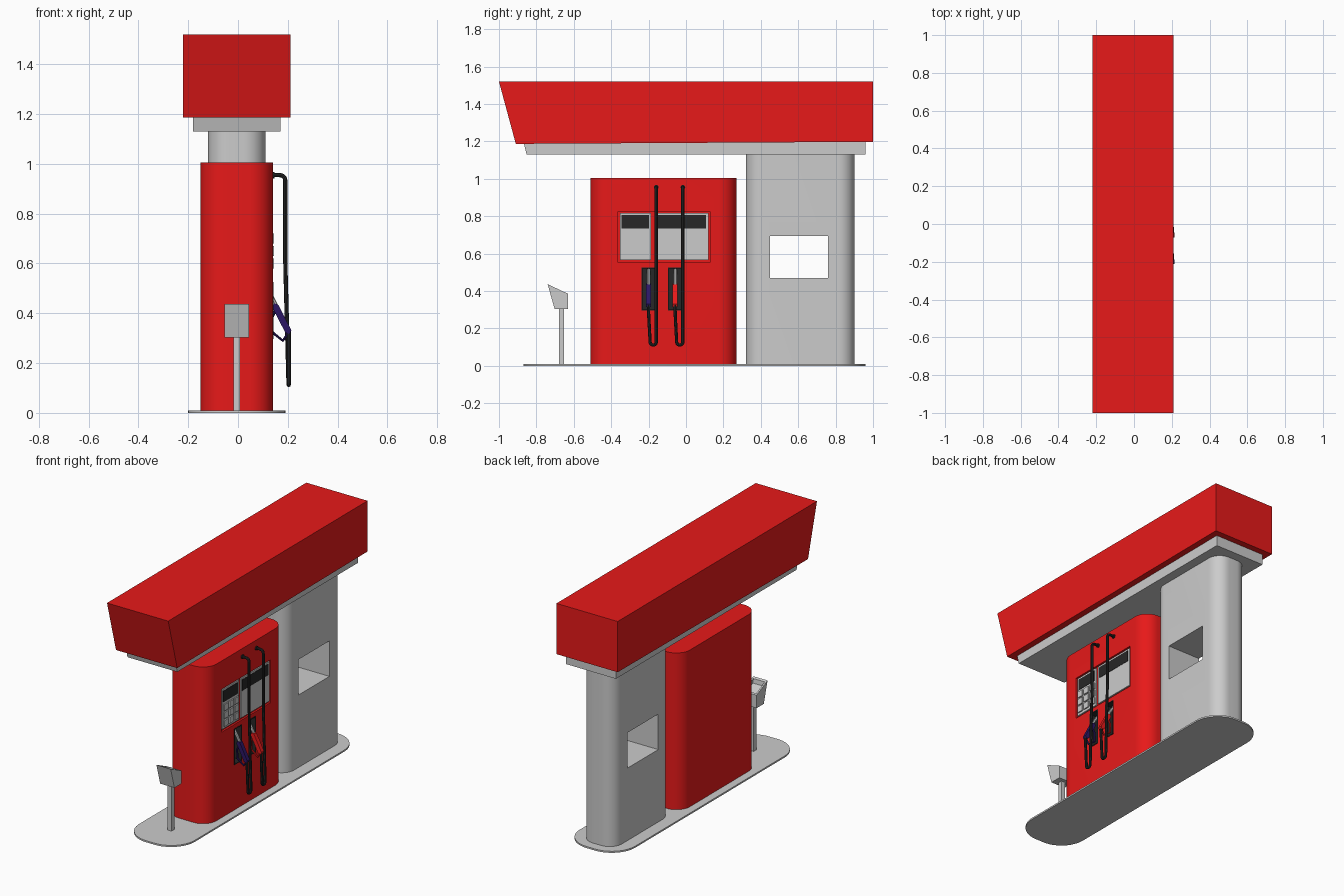
import bpy, bmesh, math
from mathutils import Vector

if "Cube" in bpy.data.objects:
    bpy.data.objects.remove(bpy.data.objects["Cube"])

CX = -0.005  # centre line of the whole station


def material(name, rgb):
    m = bpy.data.materials.new(name)
    m.diffuse_color = (*rgb, 1)
    m.use_nodes = True
    m.node_tree.nodes["Principled BSDF"].inputs["Base Color"].default_value = m.diffuse_color
    return m


RED = material("red", (0.8, 0.01, 0.01))
BLUE = material("dark_blue", (0.025, 0.008, 0.13))
BLACK = material("black", (0.02, 0.02, 0.02))


def finish(ob, mat=None, smooth=False):
    bpy.ops.object.select_all(action='DESELECT')
    ob.select_set(True)
    bpy.context.view_layer.objects.active = ob
    if mat:
        ob.data.materials.append(mat)
    if smooth:
        bpy.ops.object.shade_smooth_by_angle(angle=math.radians(35))
    return ob


def prism(name, pts, axis, lo, hi, mat=None, smooth=False):
    """Extrude an outline: axis 'x' takes (y, z), 'y' takes (x, z), 'z' takes (x, y)."""
    place = {'x': lambda a, b, t: (t, a, b), 'y': lambda a, b, t: (a, t, b),
             'z': lambda a, b, t: (a, b, t)}[axis]
    bm = bmesh.new()
    low = [bm.verts.new(place(a, b, lo)) for a, b in pts]
    top = [bm.verts.new(place(a, b, hi)) for a, b in pts]
    bm.faces.new(low)
    bm.faces.new(top)
    n = len(pts)
    for i in range(n):
        j = (i + 1) % n
        bm.faces.new((low[i], low[j], top[j], top[i]))
    bmesh.ops.recalc_face_normals(bm, faces=bm.faces)
    me = bpy.data.meshes.new(name)
    bm.to_mesh(me)
    bm.free()
    ob = bpy.data.objects.new(name, me)
    bpy.context.collection.objects.link(ob)
    return finish(ob, mat, smooth)


def box(name, x0, x1, y0, y1, z0, z1, mat=None):
    return prism(name, [(x0, y0), (x1, y0), (x1, y1), (x0, y1)], 'z', z0, z1, mat)


def rounded(hx, y0, y1, r, seg=12):
    """Rounded rectangle outline about the centre line."""
    out = []
    corners = [(hx - r, y1 - r), (r - hx, y1 - r), (r - hx, y0 + r), (hx - r, y0 + r)]
    for q, (x, y) in enumerate(corners):
        for i in range(seg + 1):
            a = math.pi / 2 * (q + i / seg)
            out.append((CX + x + r * math.cos(a), y + r * math.sin(a)))
    return out


def cut(ob, cutter):
    mod = ob.modifiers.new("cut", 'BOOLEAN')
    mod.operation = 'DIFFERENCE'
    mod.solver = 'EXACT'
    mod.object = cutter
    finish(ob)
    bpy.ops.object.modifier_apply(modifier=mod.name)
    bpy.data.objects.remove(cutter)


def fillet(pts, r, seg=5):
    """Round the inner corners of a polyline."""
    pts = [Vector(p) for p in pts]
    out = [pts[0]]
    for a, b, c in zip(pts, pts[1:], pts[2:]):
        k = min(r, (a - b).length * 0.49, (c - b).length * 0.49)
        p, q = b + (a - b).normalized() * k, b + (c - b).normalized() * k
        for i in range(seg + 1):
            t = i / seg
            out.append(p * (1 - t) ** 2 + b * 2 * t * (1 - t) + q * t * t)
    return out + [pts[-1]]


def tube(name, pts, radius, mat=None):
    cu = bpy.data.curves.new(name, 'CURVE')
    cu.dimensions = '3D'
    cu.bevel_depth = radius
    cu.bevel_resolution = 2
    cu.use_fill_caps = True
    sp = cu.splines.new('POLY')
    sp.points.add(len(pts) - 1)
    for p, co in zip(sp.points, pts):
        p.co = (*co, 1)
    ob = bpy.data.objects.new(name, cu)
    bpy.context.collection.objects.link(ob)
    finish(ob)
    bpy.ops.object.convert(target='MESH')
    return finish(bpy.context.object, mat, True)


# Island slab and canopy with its grey soffit
prism("base_slab", rounded(0.195, -0.87, 0.96, 0.165), 'z', 0, 0.01, None, True)
prism("canopy", [(-1, 1.52), (-0.91, 1.187), (1, 1.198), (1, 1.52)], 'x', -0.22, 0.21, RED)
prism("canopy_soffit", [(-0.87, 1.2), (-0.852, 1.13), (0.96, 1.13), (0.96, 1.21)],
      'x', -0.18, 0.17)

# Support column with a window through it
column = prism("column", rounded(0.115, 0.32, 0.90, 0.085), 'z', 0.01, 1.14, None)
cut(column, box("window_cutter", -0.3, 0.3, 0.45, 0.76, 0.47, 0.695))
finish(column, None, True)

# Pump body with recesses for the display panel and the two nozzles
FACE = 0.14
body = prism("pump_body", rounded(0.145, -0.51, 0.27, 0.095), 'z', 0.01, 1.005, RED)
cut(body, box("panel_cutter", FACE - 0.012, 0.2, -0.363, 0.128, 0.553, 0.825))
NOZZLES = [(-0.2, BLUE, "left"), (-0.058, RED, "right")]
for y, _, side in NOZZLES:
    cut(body, box("holder_cutter", FACE - 0.055, 0.2, y - 0.037, y + 0.037, 0.297, 0.525))
finish(body, None, True)

# Display panels, screens and keypad
PX = FACE - 0.013
for side, y0, y1 in (("left", -0.354, -0.186), ("right", -0.165, 0.12)):
    box(f"panel_{side}", PX, FACE - 0.003, y0, y1, 0.565, 0.817)
    box(f"screen_{side}", PX, FACE - 0.001, y0 + 0.01, y1 - 0.013, 0.735, 0.806, BLACK)
for r in range(3):
    for c in range(3):
        y, z = -0.323 + c * 0.054, 0.60 + r * 0.05
        box(f"key_{r}_{c}", PX, FACE + 0.005, y - 0.02, y + 0.02, z - 0.02, z + 0.02)

for y, colour, side in NOZZLES:
    # Dark lining of the holder: an open box
    lining = box(f"holder_{side}", FACE - 0.056, FACE + 0.002,
                 y - 0.038, y + 0.038, 0.296, 0.526, BLACK)
    cut(lining, box("lining_cutter", FACE - 0.052, 0.2, y - 0.033, y + 0.033, 0.301, 0.521))
    # Nozzle handle, trigger guard and spout
    prism(f"nozzle_{side}", [(0.137, 0.425), (0.146, 0.44), (0.162, 0.434),
                             (0.214, 0.332), (0.208, 0.316), (0.19, 0.322)],
          'y', y - 0.013, y + 0.013, colour)
    tube(f"nozzle_guard_{side}", [(0.15, y, 0.41), (0.134, y, 0.38), (0.136, y, 0.325),
                                  (0.18, y, 0.29), (0.203, y, 0.322)], 0.006, colour)
    tube(f"spout_{side}", fillet([(0.152, y, 0.43), (0.135, y, 0.465), (0.1, y, 0.515)],
                                 0.02), 0.009)
    # Hose from the top fitting down and back up to the nozzle
    h = y + 0.041
    tube(f"hose_{side}", fillet([(FACE - 0.005, h, 0.955), (0.19, h, 0.955), (0.19, h, 0.6),
                                 (0.203, h, 0.112), (0.204, h - 0.032, 0.112),
                                 (0.204, y, 0.28), (0.204, y, 0.328)], 0.025), 0.0085, BLACK)
    tube(f"hose_fitting_{side}", [(FACE - 0.005, h, 0.955), (FACE + 0.006, h, 0.955)],
         0.013, BLACK)

# Small waste bin on a post, open on its sloping top
box("bin_post", CX - 0.014, CX + 0.014, -0.68, -0.652, 0.01, 0.31)
bin_head = prism("bin_head", [(-0.74, 0.437), (-0.63, 0.385), (-0.63, 0.303), (-0.702, 0.303)],
                 'x', CX - 0.05, CX + 0.05)
cut(bin_head, prism("bin_cutter", [(-0.735, 0.49), (-0.64, 0.45), (-0.64, 0.365), (-0.722, 0.403)],
                    'x', CX - 0.04, CX + 0.04))
